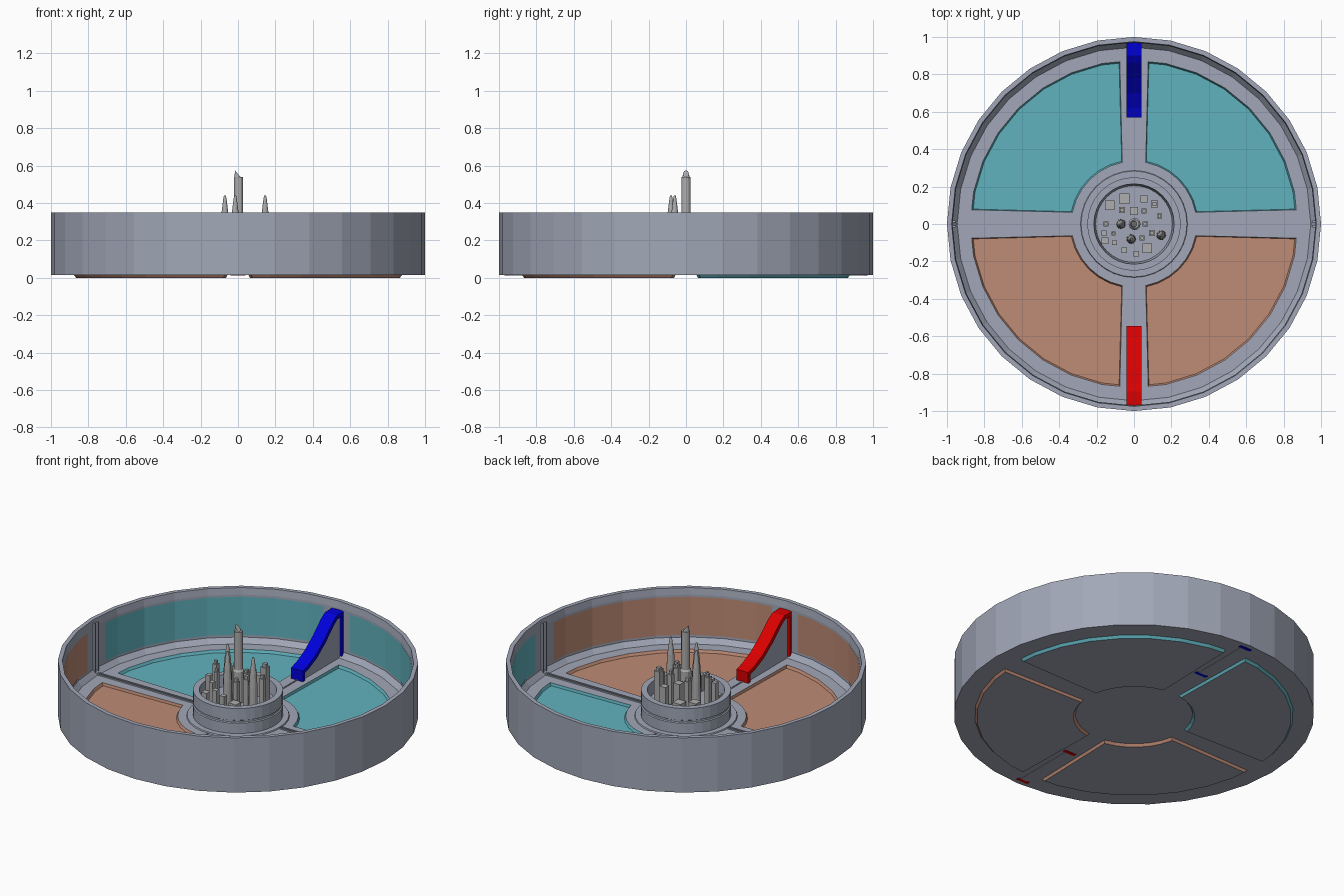
import bpy, bmesh, math

if "Cube" in bpy.data.objects:
    bpy.data.objects.remove(bpy.data.objects["Cube"])

SIDES = 32
STEP = 2 * math.pi / SIDES


def material(name, rgb):
    m = bpy.data.materials.new(name)
    m.diffuse_color = (*rgb, 1)
    m.use_nodes = True
    m.node_tree.nodes["Principled BSDF"].inputs["Base Color"].default_value = m.diffuse_color
    return m


TEAL = material("teal", (0.12, 0.45, 0.52))
CLAY = material("clay", (0.52, 0.26, 0.18))
BLUE = material("blue", (0.0, 0.0, 0.7))
RED = material("red", (0.7, 0.0, 0.0))
GREY = material("grey", (0.36, 0.39, 0.48))
STONE = material("stone", (0.42, 0.42, 0.42))


def mesh_object(name, verts, faces, mat=GREY, fix=True):
    me = bpy.data.meshes.new(name)
    me.from_pydata(verts, [], faces)
    if fix:
        bm = bmesh.new()
        bm.from_mesh(me)
        bmesh.ops.recalc_face_normals(bm, faces=bm.faces)
        bm.to_mesh(me)
        bm.free()
    ob = bpy.data.objects.new(name, me)
    bpy.context.collection.objects.link(ob)
    me.materials.append(mat)
    return ob


def bridge(name, rows, mat=GREY, closed=False, flip=False):
    """Quads between consecutive rows of points."""
    n = len(rows[0])
    faces = []
    for r in range(len(rows) - 1):
        for i in range(n if closed else n - 1):
            j = (i + 1) % n
            f = (r * n + i, r * n + j, (r + 1) * n + j, (r + 1) * n + i)
            faces.append(f[::-1] if flip else f)
    return mesh_object(name, [p for row in rows for p in row], faces, mat, False)


def lathe(name, profile, mat=GREY, at=(0, 0), sides=SIDES, closed=True):
    """Revolve an (r, z) profile; open profiles are capped with flat ends."""
    verts = [(at[0] + r * math.cos(2 * math.pi * i / sides),
              at[1] + r * math.sin(2 * math.pi * i / sides), z)
             for r, z in profile for i in range(sides)]
    n = len(profile)
    faces = []
    for k in range(n if closed else n - 1):
        for i in range(sides):
            a, b, j = k * sides, ((k + 1) % n) * sides, (i + 1) % sides
            faces.append((a + i, a + j, b + j, b + i))
    if not closed:
        faces.append(tuple(range(sides)))
        faces.append(tuple(range((n - 1) * sides, n * sides)))
    return mesh_object(name, verts, faces, mat)


def polar(r, a, z):
    """Point on the 32-sided ring of radius r."""
    k = r * math.cos(STEP / 2) / math.cos((a % STEP) - STEP / 2)
    return (k * math.cos(a), k * math.sin(a), z)


def angles(start, margin):
    m = math.radians(margin)
    return [start + min(max(k * STEP, m), math.pi / 2 - m) for k in range(9)]


def sector(start, r_out, m_out, r_in, m_in, z):
    """Outer arc followed by the inner arc in reverse."""
    return ([polar(r_out, a, z) for a in angles(start, m_out)] +
            [polar(r_in, a, z) for a in reversed(angles(start, m_in))])


def box(name, x0, x1, y0, y1, z0, z1, mat=GREY):
    v = [(x, y, z) for z in (z0, z1) for x, y in ((x0, y0), (x1, y0), (x1, y1), (x0, y1))]
    f = [(3, 2, 1, 0), (4, 5, 6, 7)] + [(i, (i + 1) % 4, (i + 1) % 4 + 4, i + 4) for i in range(4)]
    return mesh_object(name, v, f, mat)


# outer wall with sloped foot
lathe("outer_wall", [(0.94, 0.015), (1, 0.015), (1, 0.35), (0.975, 0.35),
                     (0.97, 0.31), (0.97, 0.05), (0.945, 0.02)])

# four floor quadrants with sunken coloured trays and wall panels
for q in range(4):
    start = q * math.pi / 2
    col = TEAL if q < 2 else CLAY
    T = 0.02
    bridge(f"floor_frame_{q}", [sector(start, 0.945, 0, 0.25, 0, T),
                                sector(start, 0.875, 5.0, 0.335, 10.8, T)], closed=True)
    bridge(f"floor_underside_{q}", [sector(start, 0.945, 0, 0.25, 0, 0.015),
                                    sector(start, 0.885, 4.6, 0.325, 10, 0.015)],
           closed=True, flip=True)
    low = sector(start, 0.867, 5.3, 0.342, 11.1, 0.004)
    bridge(f"tray_edge_{q}", [sector(start, 0.875, 5.0, 0.335, 10.8, T), low], col, True)
    bridge(f"tray_floor_{q}", [low[:9], low[9:][::-1]], col)
    base = sector(start, 0.873, 5.1, 0.337, 10.9, 0.0)
    bridge(f"tray_rim_{q}", [sector(start, 0.885, 4.6, 0.325, 10, 0.015), base], col, True, True)
    bridge(f"tray_base_{q}", [base[:9], base[9:][::-1]], flip=True)
    bridge(f"wall_panel_{q}", [[polar(0.9675, a, z) for a in angles(start, 5.2)]
                               for z in (0.065, 0.298)], col, flip=True)

# low dividing ridges on the spokes and posts on the wall
for s in (-1, 1):
    for n, y in enumerate((-0.008, 0.008)):
        x = sorted((s * 0.29, s * 0.96))
        box(f"spoke_ridge_{s}_{n}", *x, y - 0.003, y + 0.003, 0.015, 0.028)
        x = sorted((s * 0.955, s * 0.975))
        box(f"wall_post_{s}_{n}", *x, y * 1.6 - 0.005, y * 1.6 + 0.005, 0.02, 0.33)
    y = sorted((s * 0.29, s * 0.57))
    box(f"spoke_line_{s}", -0.004, 0.004, *y, 0.015, 0.024)

# ramps: coloured strip with a grey web below
TOP = [(0.57, 0.013), (0.57, 0.086), (0.62, 0.10), (0.70, 0.14), (0.78, 0.20),
       (0.86, 0.275), (0.90, 0.30), (0.97, 0.30), (0.97, 0.013)]
UNDER = [(0.59, 0.013), (0.59, 0.066), (0.63, 0.078), (0.71, 0.115), (0.79, 0.175),
         (0.87, 0.25), (0.905, 0.275), (0.95, 0.275), (0.95, 0.013)]


def ramp(name, s, shift, mat):
    def pt(x, p):
        return (x, s * (p[0] + shift * (0.97 - p[0]) / 0.4), p[1])
    n = len(TOP)
    verts = [pt(x, p) for x in (-0.04, 0.04) for prof in (TOP, UNDER) for p in prof]
    faces = [(0, n, 3 * n, 2 * n), (n - 1, 2 * n - 1, 4 * n - 1, 3 * n - 1)]
    for i in range(n - 1):
        for a, b in ((0, n), (n, 3 * n), (3 * n, 2 * n), (2 * n, 0)):
            faces.append((a + i, a + i + 1, b + i + 1, b + i))
    mesh_object(name + "_strip", verts, faces, mat)
    web = [pt(x, p) for x in (-0.025, 0.025) for p in UNDER]
    faces = [tuple(range(n)), tuple(range(n, 2 * n))]
    faces += [(i, (i + 1) % n, (i + 1) % n + n, i + n) for i in range(n)]
    mesh_object(name + "_web", web, faces)


ramp("blue_ramp", 1, 0, BLUE)
ramp("red_ramp", -1, -0.025, RED)

# central hub: bowl with a groove, plus a low collar
lathe("hub_bowl", [(0.25, 0.015), (0.25, 0.09), (0.243, 0.094), (0.243, 0.104), (0.25, 0.108),
                   (0.25, 0.18), (0.215, 0.18), (0.205, 0.11)], closed=False)
lathe("hub_collar", [(0.288, 0.015), (0.283, 0.027), (0.25, 0.027), (0.25, 0.015)])

# city blocks: x, y, half width, top
BLOCKS = [(-0.13, 0.10, 0.025, 0.18), (-0.05, 0.135, 0.027, 0.17), (0.053, 0.133, 0.019, 0.24),
          (0.11, 0.107, 0.019, 0.31), (-0.065, 0.075, 0.016, 0.28), (0, 0.07, 0.021, 0.25),
          (0.053, 0.07, 0.014, 0.29), (0.137, 0.043, 0.014, 0.27), (-0.15, 0, 0.014, 0.30),
          (0.06, 0, 0.014, 0.30), (-0.16, -0.05, 0.014, 0.25), (-0.11, -0.05, 0.011, 0.28),
          (0.043, -0.075, 0.014, 0.27), (0.095, -0.048, 0.016, 0.29), (-0.155, -0.09, 0.018, 0.16),
          (-0.105, -0.10, 0.013, 0.24), (0.07, -0.13, 0.025, 0.17), (-0.053, -0.14, 0.015, 0.22),
          (0.013, -0.16, 0.015, 0.21)]
for i, (x, y, h, top) in enumerate(BLOCKS):
    box(f"city_block_{i}", x - h, x + h, y - h, y + h, 0.1, top, STONE)
    if top > 0.26:
        box(f"city_block_top_{i}", x - h * .6, x + h * .6, y - h * .6, y + h * .6, top, top + 0.02, STONE)

# tapered spires
for i, (x, y) in enumerate(((-0.07, 0), (-0.015, -0.08), (0.145, -0.06))):
    lathe(f"spire_{i}", [(0.026, 0.1), (0.024, 0.26), (0.019, 0.34), (0.009, 0.42), (0.005, 0.44)],
          STONE, (x, y), 12, False)

# central tower with a slanted crown
lathe("main_tower", [(0.032, 0.1), (0.032, 0.3), (0.025, 0.31), (0.024, 0.54)],
      STONE, (0.003, 0), 12, False)
crown = lathe("tower_crown", [(0.019, 0.535), (0.016, 0.555)], STONE, (0.0, 0), 12, False)
for v in crown.data.vertices:
    if v.co.z > 0.54:
        v.co.z += -v.co.x * 1.2
